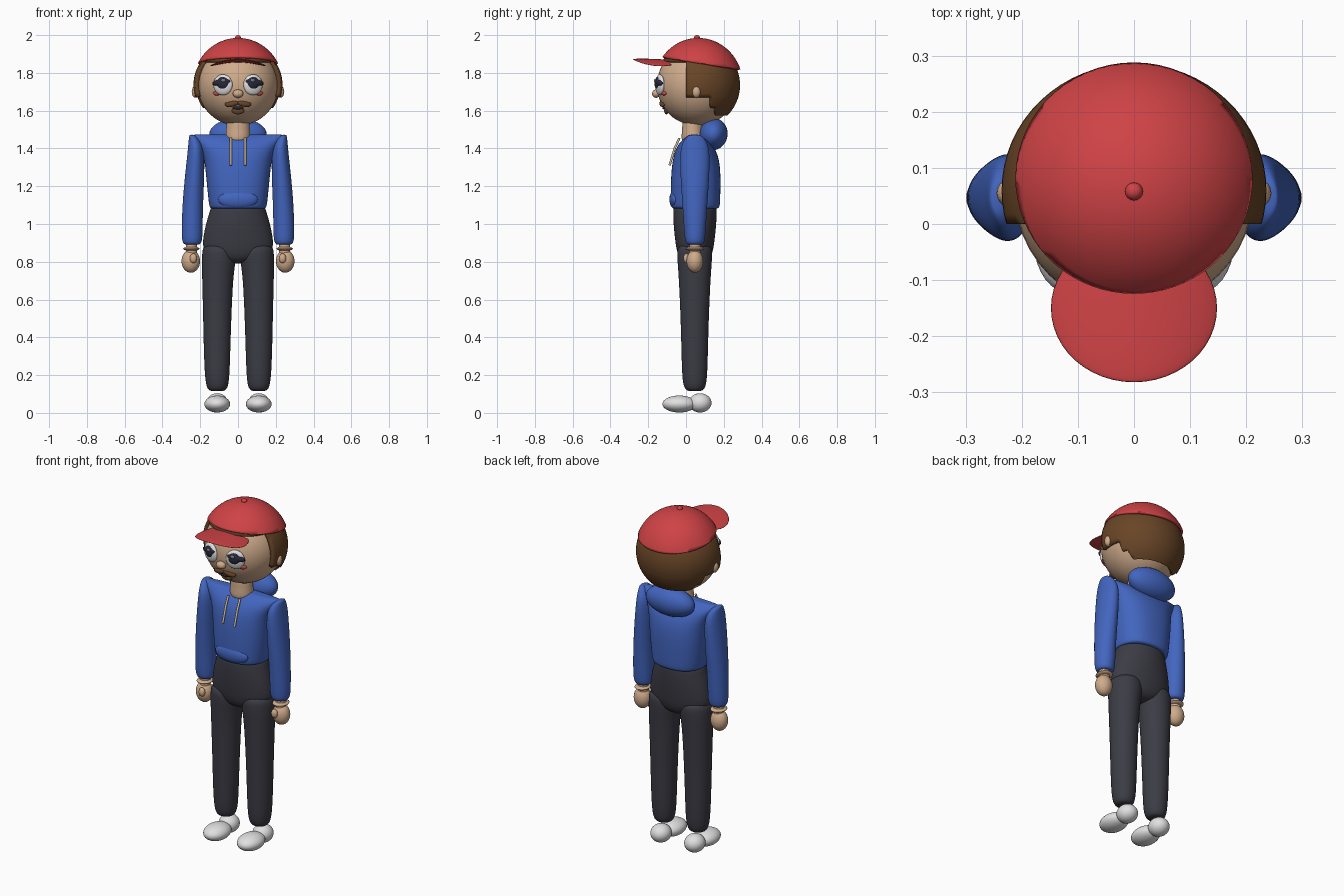
import bpy, bmesh, math
from mathutils import Matrix, Vector, Euler

if "Cube" in bpy.data.objects:
    bpy.data.objects.remove(bpy.data.objects["Cube"], do_unlink=True)


def material(name, r, g, b):
    m = bpy.data.materials.new(name)
    m.use_nodes = True
    m.diffuse_color = (r, g, b, 1)
    m.node_tree.nodes["Principled BSDF"].inputs["Base Color"].default_value = (r, g, b, 1)
    return m


RED = material("cap red", 0.62, 0.055, 0.06)
BLUE = material("hoodie blue", 0.055, 0.13, 0.52)
CHARCOAL = material("trouser charcoal", 0.045, 0.045, 0.06)
SKIN = material("skin", 0.63, 0.41, 0.26)
BROWN = material("hair brown", 0.14, 0.06, 0.02)
WHITE = material("shoe white", 0.75, 0.75, 0.75)
DARK = material("eye dark", 0.02, 0.022, 0.04)
GREY = material("eye grey", 0.2, 0.2, 0.24)
CREAM = material("cord cream", 0.68, 0.56, 0.4)
BLUSH = material("cheek red", 0.6, 0.07, 0.07)


def finish(bm, name, mat, subdiv=0):
    bmesh.ops.recalc_face_normals(bm, faces=bm.faces)
    for f in bm.faces:
        f.smooth = True
    me = bpy.data.meshes.new(name)
    bm.to_mesh(me)
    bm.free()
    me.materials.append(mat)
    ob = bpy.data.objects.new(name, me)
    bpy.context.collection.objects.link(ob)
    if subdiv:
        mod = ob.modifiers.new("smooth", "SUBSURF")
        mod.levels = mod.render_levels = subdiv
    return ob


def sphere_bm(loc, size, rot=(0, 0, 0), seg=32):
    bm = bmesh.new()
    m = Matrix.LocRotScale(Vector(loc), Euler(rot), Vector(size))
    bmesh.ops.create_uvsphere(bm, u_segments=seg, v_segments=seg // 2, radius=1, matrix=m)
    return bm


def ball(name, mat, loc, size, rot=(0, 0, 0), seg=32):
    return finish(sphere_bm(loc, size, rot, seg), name, mat)


def loft(name, mat, sections, sides=24, power=1.0):
    """Closed tube through rings of (z, centre x, centre y, radius x, radius y)."""
    bm = bmesh.new()
    rings = []
    for z, cx, cy, rx, ry in sections:
        ring = []
        for i in range(sides):
            a = math.tau * i / sides
            c, s = math.cos(a), math.sin(a)
            ring.append(bm.verts.new((cx + rx * math.copysign(abs(c) ** power, c),
                                      cy + ry * math.copysign(abs(s) ** power, s), z)))
        rings.append(ring)
    for a, b in zip(rings, rings[1:]):
        for i in range(sides):
            j = (i + 1) % sides
            bm.faces.new((a[i], a[j], b[j], b[i]))
    bm.faces.new(rings[0])
    bm.faces.new(rings[-1])
    return finish(bm, name, mat, 2)


def tube(name, mat, points, radius):
    cu = bpy.data.curves.new(name, "CURVE")
    cu.dimensions = "3D"
    cu.bevel_depth = radius
    cu.use_fill_caps = True
    sp = cu.splines.new("POLY")
    sp.points.add(len(points) - 1)
    for p, co in zip(sp.points, points):
        p.co = (*co, 1)
    cu.materials.append(mat)
    ob = bpy.data.objects.new(name, cu)
    bpy.context.collection.objects.link(ob)


HEAD = Vector((0, 0.06, 1.735))
R = 0.214


def face_y(x, z):
    return HEAD.y - math.sqrt(R * R - x * x - (z - HEAD.z) ** 2)


# Head, neck and nose
ball("head", SKIN, HEAD, (R, R, R), seg=48)
loft("neck", SKIN, [(1.43, 0, .035, .05, .05), (1.45, 0, .035, .066, .06),
                    (1.48, 0, .035, .066, .058), (1.51, 0, .035, .062, .055),
                    (1.58, 0, .035, .06, .055)])
ball("nose", SKIN, (0, -.158, 1.69), (.028, .022, .022))

# Hair shell with sideburns, nape and a fringe under the cap
bm = sphere_bm(HEAD, (.236, .226, .226), seg=64)
for axis, at in ((1, 0), (1, .13), (2, 1.67), (2, 1.865), (2, 1.575), (1, .155), (2, 1.615)):
    co, no = Vector(), Vector()
    co[axis], no[axis] = at, 1
    bmesh.ops.bisect_plane(bm, geom=bm.verts[:] + bm.edges[:] + bm.faces[:],
                           plane_co=co, plane_no=no)


def is_hair(c):
    return (c.z > 1.865 or (c.y > 0 and c.z > 1.67)
            or (c.y > .13 and c.z > 1.615) or (c.y > .155 and c.z > 1.575))


bmesh.ops.delete(bm, geom=[f for f in bm.faces if not is_hair(f.calc_center_median())],
                 context="FACES")
hair = finish(bm, "hair", BROWN)
mod = hair.modifiers.new("thickness", "SOLIDIFY")
mod.thickness, mod.offset = .025, -1

# Cap crown, cut along a line that drops towards the back
bm = sphere_bm((0, .065, HEAD.z), (.24, .237, .25), seg=64)
bmesh.ops.bisect_plane(bm, geom=bm.verts[:] + bm.edges[:] + bm.faces[:],
                       plane_co=(0, .08, 1.852), plane_no=(0, .16, 1), clear_inner=True)
cap = finish(bm, "cap_crown", RED)
mod = cap.modifiers.new("thickness", "SOLIDIFY")
mod.thickness, mod.offset = .014, -1
ball("cap_button", RED, (0, .058, 1.985), (.016, .016, .015), seg=16)

# Cap brim, drooping at its sides
bm = sphere_bm((0, -.15, 0), (.148, .132, .008), seg=48)
for v in bm.verts:
    v.co.z += 1.865 - 1.3 * v.co.x ** 2 - .05 * (v.co.y + .15)
finish(bm, "cap_brim", RED)

# Hoodie body, hood and pocket
loft("hoodie_body", BLUE, [
    (1.08, 0, .05, .14, .112), (1.085, 0, .05, .152, .13), (1.13, 0, .05, .158, .132),
    (1.25, 0, .052, .17, .133), (1.34, 0, .053, .178, .125), (1.40, 0, .05, .20, .105),
    (1.44, 0, .048, .228, .075), (1.465, 0, .045, .252, .04), (1.472, 0, .045, .255, .025),
    (1.473, 0, .045, .24, .015)], power=.85)
ball("hood", BLUE, (0, .145, 1.475), (.152, .075, .085), (-.2, 0, 0))
ball("pocket", BLUE, (0, -.058, 1.13), (.105, .03, .05))

# Trouser seat
loft("trouser_seat", CHARCOAL, [
    (1.10, 0, .048, .14, .112), (1.08, 0, .048, .147, .116), (1.0, 0, .047, .172, .115),
    (.92, 0, .047, .188, .106), (.86, 0, .047, .189, .098), (.81, 0, .047, .13, .08),
    (.79, 0, .047, .03, .04)])

for s, side in ((1, "left"), (-1, "right")):
    # Trouser legs
    loft(side + "_trouser_leg", CHARCOAL, [
        (z, s * cx, .046, rx, ry) for z, cx, rx, ry in (
            (.115, .11, .03, .03), (.122, .11, .05, .05), (.16, .11, .064, .066),
            (.3, .111, .07, .07), (.5, .11, .075, .075), (.7, .108, .082, .084),
            (.78, .104, .088, .09), (.84, .098, .093, .094), (.9, .1, .086, .09))])
    # Shoes
    ball(side + "_shoe_toe", WHITE, (s * .11, -.035, .047), (.068, .09, .045))
    ball(side + "_shoe_heel", WHITE, (s * .11, .075, .053), (.056, .06, .051))
    # Sleeves
    loft(side + "_sleeve", BLUE, [
        (z, s * cx, .047, rx, ry) for z, cx, rx, ry in (
            (1.473, .245, .01, .02), (1.465, .238, .021, .042), (1.43, .226, .037, .067),
            (1.38, .222, .045, .08), (1.25, .23, .052, .077), (1.1, .24, .055, .066),
            (.97, .243, .056, .058), (.91, .243, .054, .053), (.893, .243, .044, .044),
            (.89, .243, .03, .03))])
    # Wrist, wrist band, hand and thumb
    loft(side + "_wrist", SKIN, [(z, s * .247, .047, .03, .03) for z in (.92, .88, .84, .81)], 16)
    ball(side + "_wrist_band", SKIN, (s * .247, .047, .869), (.043, .05, .012))
    ball(side + "_hand", SKIN, (s * .25, .047, .803), (.049, .044, .061))
    ball(side + "_thumb", SKIN, (s * .236, .002, .818), (.019, .016, .026), seg=16)
    # Drawstring
    tube(side + "_drawstring", CREAM, [(s * .038, -.035, 1.455), (s * .038, -.06, 1.40),
                                       (s * .038, -.087, 1.31)], .006)
    # Ear
    ball(side + "_ear", SKIN, (s * .225, .055, 1.70), (.02, .023, .032), seg=16)

    # Eye: white, iris, lashes, highlight
    y = face_y(.08, 1.735)
    turn = (0, 0, s * .32)
    ball(side + "_eye_white", WHITE, (s * .08, y, 1.737), (.053, .02, .055), turn)
    ball(side + "_iris", DARK, (s * .08, y - .006, 1.745), (.037, .021, .036), turn)
    ball(side + "_lashes", DARK, (s * .087, y - .004, 1.75), (.052, .02, .02),
         (0, s * .15, s * .32), 16)
    ball(side + "_eye_highlight", GREY, (s * .078, y - .024, 1.76), (.013, .006, .009), turn, 16)
    # Cheek blush
    ball(side + "_cheek", BLUSH, (s * .113, face_y(.113, 1.692), 1.692),
         (.022, .009, .012), (0, 0, s * .55), 16)
    # Moustache half
    ball(side + "_moustache", BROWN, (s * .032, face_y(.032, 1.638), 1.636),
         (.038, .012, .015), (0, s * .2, s * .15), 16)
    ball(side + "_moustache_tip", BROWN, (s * .056, face_y(.056, 1.634), 1.634),
         (.014, .01, .012), (0, 0, s * .25), 16)

# Mouth and chin beard
ball("mouth", DARK, (0, face_y(0, 1.615), 1.615), (.03, .008, .008), seg=16)
ball("chin_beard", BROWN, (0, face_y(0, 1.597), 1.6), (.034, .012, .02), seg=16)
